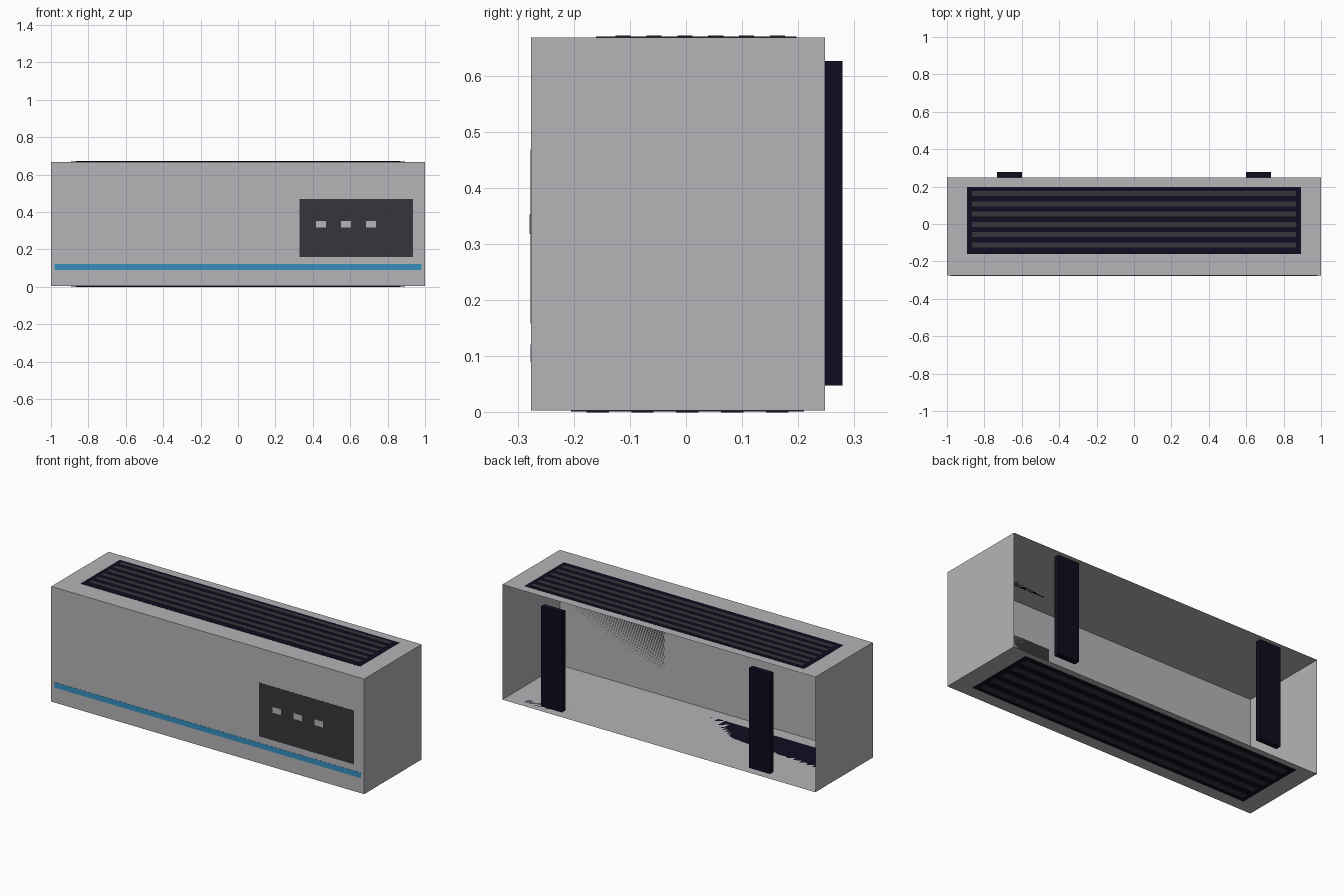
import bpy, bmesh

if "Cube" in bpy.data.objects:
    bpy.data.objects.remove(bpy.data.objects["Cube"])


def material(name, rgb):
    m = bpy.data.materials.new(name)
    m.diffuse_color = (*rgb, 1)
    m.use_nodes = True
    m.node_tree.nodes["Principled BSDF"].inputs["Base Color"].default_value = m.diffuse_color
    return m


GREY = material("light grey", (0.46, 0.46, 0.48))
CHARCOAL = material("charcoal", (0.037, 0.037, 0.043))
NAVY = material("dark navy", (0.004, 0.004, 0.015))
BLUE = material("stripe blue", (0.038, 0.275, 0.527))


def box(name, mat, x, y, z, open_back=False):
    """Axis-aligned box from (min, max) ranges; optionally without its +y face."""
    bm = bmesh.new()
    bmesh.ops.create_cube(bm, size=1)
    for v in bm.verts:
        v.co = [r[0] if c < 0 else r[1] for c, r in zip(v.co, (x, y, z))]
    if open_back:
        bm.normal_update()
        bmesh.ops.delete(bm, geom=[f for f in bm.faces if f.normal.y > 0.5],
                         context='FACES_ONLY')
    mesh = bpy.data.meshes.new(name)
    bm.to_mesh(mesh)
    bm.free()
    mesh.materials.append(mat)
    ob = bpy.data.objects.new(name, mesh)
    bpy.context.collection.objects.link(ob)
    return ob


FRONT, BACK, BOTTOM, TOP = -0.2765, 0.2475, 0.003, 0.668

# Sheet casing, open at the back
box("casing", GREY, (-1, 1), (FRONT, BACK), (BOTTOM, TOP), open_back=True)

# Front stripe, control panel and its buttons
box("front_stripe", BLUE, (-0.98, 0.98), (FRONT - 0.001, FRONT), (0.09, 0.121))
box("control_panel", CHARCOAL, (0.33, 0.935), (FRONT - 0.001, FRONT), (0.158, 0.468))
for i in range(3):
    x = 0.443 + i * 0.134
    box(f"button_{i + 1}", GREY, (x - 0.027, x + 0.027),
        (FRONT - 0.002, FRONT - 0.001), (0.318, 0.352))


def grille(name, surface, side, y, slat_ys, slat_w):
    """Dark plate with raised slats lying on the top (side=1) or bottom (side=-1)."""
    def layer(a, b):
        return sorted((surface + side * a, surface + side * b))
    box(name + "_plate", NAVY, (-0.893, 0.893), y, layer(0, 0.0015))
    for i, c in enumerate(slat_ys):
        box(f"{name}_slat_{i + 1}", CHARCOAL, (-0.866, 0.866),
            (c - slat_w / 2, c + slat_w / 2), layer(0.0015, 0.003))


# Air outlet on top, air inlet underneath
grille("top_grille", TOP, 1, (-0.16, 0.197),
       [-0.112 + i * 0.055 for i in range(6)], 0.027)
grille("bottom_grille", BOTTOM, -1, (-0.205, 0.21),
       [-0.1575 + i * 0.08 for i in range(5)], 0.04)

# Wall mounting brackets across the open back
for side, label in ((-1, "left"), (1, "right")):
    xs = sorted((side * 0.598, side * 0.732))
    box(f"mounting_bracket_{label}", NAVY, xs, (BACK, 0.2785), (0.048, 0.626))
